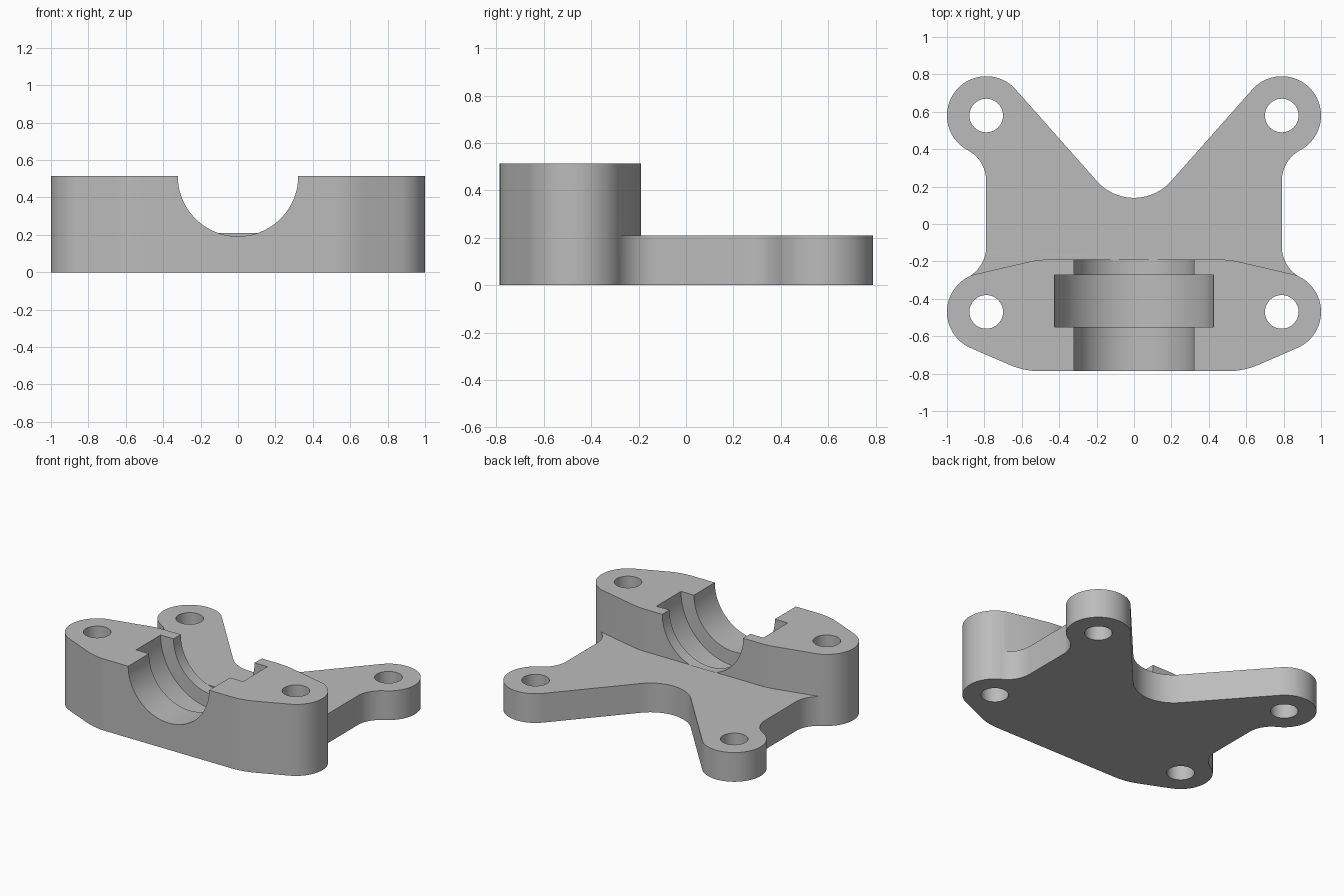
import bpy, bmesh
from math import sin, cos, tan, pi, radians
from mathutils import Matrix

if "Cube" in bpy.data.objects:
    bpy.data.objects.remove(bpy.data.objects["Cube"])

PLATE_Z, TOP_Z = 0.21, 0.514
FRONT_Y, WALL_Y = -0.787, -0.19
BOSS_X, BOSS_R, HOLE_R = 0.79, 0.21, 0.09
BACK_Y, FRONT_BOSS_Y = 0.58, -0.47
WAIST_R = 0.187

grey = bpy.data.materials.new("plain grey")
grey.use_nodes = True
colour = (0.5, 0.5, 0.5, 1)
grey.diffuse_color = colour
grey.node_tree.nodes["Principled BSDF"].inputs["Base Color"].default_value = colour


def arc(x, y, r, start, end, steps=16):
    """Points on an arc, angles in degrees."""
    angles = [radians(start + (end - start) * i / steps) for i in range(steps + 1)]
    return [(x + r * cos(a), y + r * sin(a)) for a in angles]


def mirrored(half):
    """Close a right-hand outline with its mirror image."""
    return half + [(-x, y) for x, y in reversed(half) if x > 1e-4]


def make_object(name, bm):
    bmesh.ops.recalc_face_normals(bm, faces=bm.faces)
    mesh = bpy.data.meshes.new(name)
    bm.to_mesh(mesh)
    bm.free()
    mesh.materials.append(grey)
    obj = bpy.data.objects.new(name, mesh)
    bpy.context.collection.objects.link(obj)
    return obj


def prism(name, outline, low, high):
    bm = bmesh.new()
    face = bm.faces.new([bm.verts.new((x, y, low)) for x, y in outline])
    new = bmesh.ops.extrude_face_region(bm, geom=[face])["geom"]
    top = [v for v in new if isinstance(v, bmesh.types.BMVert)]
    bmesh.ops.translate(bm, verts=top, vec=(0, 0, high - low))
    return make_object(name, bm)


def cylinder(name, radius, depth, matrix, segments):
    bm = bmesh.new()
    bmesh.ops.create_cone(bm, cap_ends=True, segments=segments, radius1=radius,
                          radius2=radius, depth=depth, matrix=matrix)
    return make_object(name, bm)


def cut(target, cutter):
    cutter.hide_render = True
    bpy.context.view_layer.objects.active = target
    mod = target.modifiers.new("cut", 'BOOLEAN')
    mod.operation, mod.solver, mod.object = 'DIFFERENCE', 'EXACT', cutter
    bpy.ops.object.modifier_apply(modifier=mod.name)
    bpy.data.objects.remove(cutter)


# Full-height body: rounded front, two bosses a side, waist and rear notch
waist_x = BOSS_X + WAIST_R
reach = 0.35
half = arc(0.5, FRONT_Y + 0.42, 0.42, -90, -67, 8)
half += arc(BOSS_X, FRONT_BOSS_Y, BOSS_R, -67, 61.9, 32)
half += arc(waist_x, FRONT_BOSS_Y + reach, WAIST_R, 241.9, 180)[1:]
half += arc(waist_x, BACK_Y - reach, WAIST_R, 180, 118.1)
half += arc(BOSS_X, BACK_Y, BOSS_R, -61.9, 138.4, 48)[1:]
half += arc(0, 0.405, 0.265, -41.6, -90)
body = prism("bearing_bracket", mirrored(half), 0, TOP_Z)

# Clear the space above the rear plate, following the block's back wall
slope = radians(13.2)
bend = 0.5
wall = arc(0.454, WALL_Y - bend, bend, 90, 76.8, 8)
x, y = wall[-1]
wall.append((1.2, y - (1.2 - x) * tan(slope)))
wall.append((1.2, 1))
cut(body, prism("rear_clearance", mirrored(wall), PLATE_Z, 1))

# Half-round bearing seat with a wider groove inside
for name, radius, start, end in (("bore", 0.322, -1, WALL_Y + 0.0005),
                                 ("groove", 0.425, -0.55, -0.272)):
    place = (Matrix.Translation((0, (start + end) / 2, TOP_Z))
             @ Matrix.Rotation(pi / 2, 4, 'X') @ Matrix.Rotation(pi / 96, 4, 'Z'))
    cut(body, cylinder(name, radius, end - start, place, 96))

# Bolt holes through the four bosses
for side in (-1, 1):
    for y in (FRONT_BOSS_Y, BACK_Y):
        place = Matrix.Translation((side * BOSS_X, y, 0.3))
        cut(body, cylinder("bolt_hole", HOLE_R, 2, place, 40))

bpy.ops.object.select_all(action='DESELECT')
body.select_set(True)
bpy.context.view_layer.objects.active = body
bpy.ops.object.shade_smooth_by_angle(angle=radians(30))
